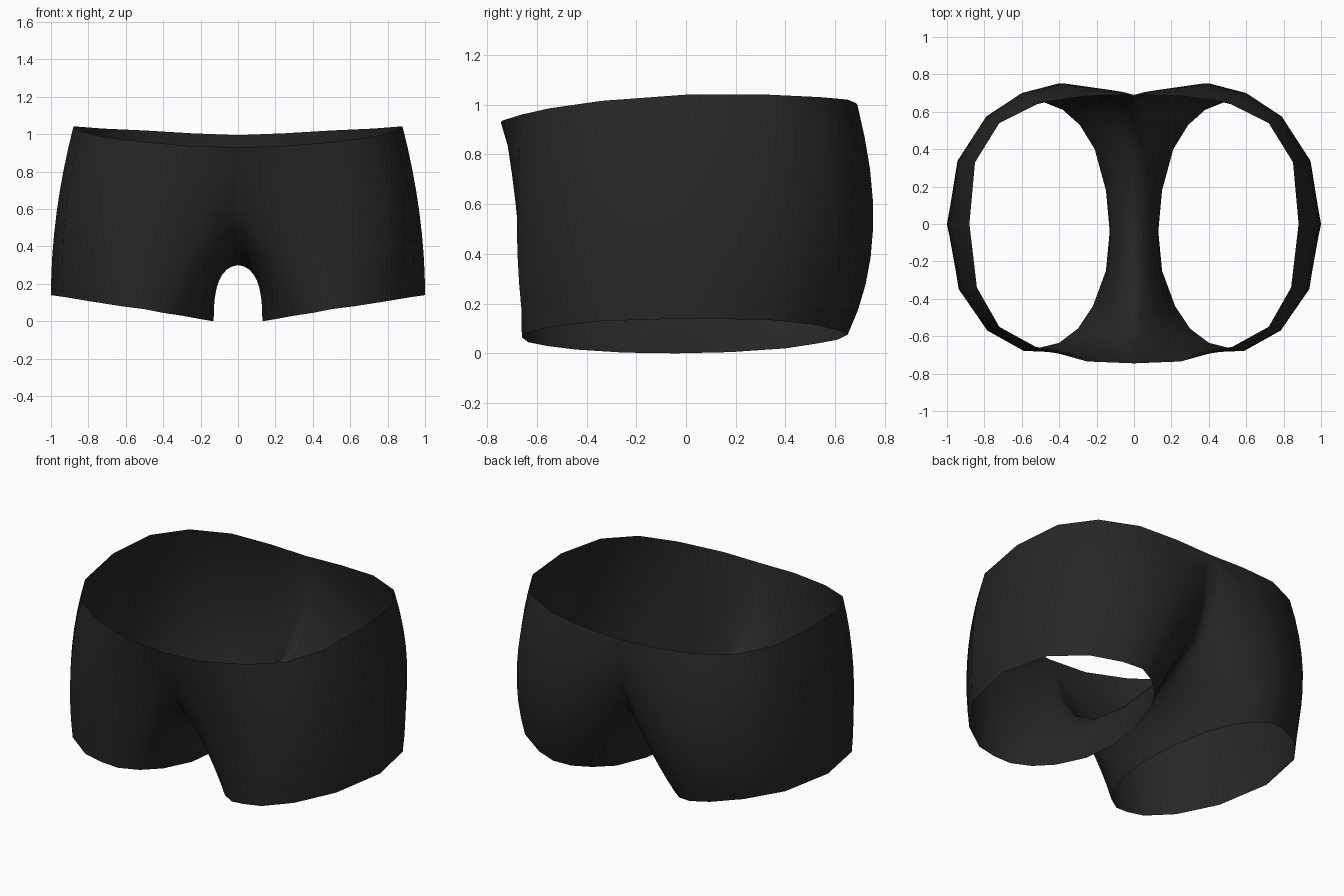
import bpy
from mathutils import Vector

# Loops around one leg: inner thigh, front, outer hip, back
# Upper loop: centre seam (x = 0) and half of the waistband
upper = [(0, 0, .30), (0, -.3, .34), (0, -.53, .46), (0, -.65, .63), (0, -.745, .93),
         (.25, -.735, .937), (.52, -.66, .96), (.72, -.55, .985), (.84, -.34, 1.015),
         (.88, 0, 1.04), (.85, .33, 1.04), (.72, .54, 1.03), (.5, .65, 1.02),
         (.25, .685, 1.005), (0, .69, .995), (0, .66, .72), (0, .56, .49), (0, .3, .34)]
# Middle loop: hips, seat and inner thigh
middle = [(.10, -.02, .22), (.11, -.28, .24), (.13, -.46, .27), (.16, -.58, .33), (.2, -.65, .5),
          (.36, -.675, .5), (.58, -.68, .5), (.78, -.57, .55), (.925, -.35, .57),
          (.97, 0, .58), (.935, .34, .58), (.79, .575, .56), (.6, .70, .53),
          (.4, .752, .5), (.22, .71, .5), (.15, .62, .36), (.12, .48, .28), (.11, .26, .24)]
# Lower loop: leg opening
lower = [(.13, -.04, 0), (.15, -.25, .003), (.22, -.44, .015), (.30, -.56, .03), (.40, -.635, .045),
         (.5, -.66, .065), (.62, -.65, .08), (.78, -.55, .105), (.93, -.34, .13),
         (1, 0, .14), (.93, .33, .135), (.77, .52, .115), (.6, .62, .09),
         (.48, .65, .075), (.38, .61, .055), (.29, .53, .04), (.21, .4, .02), (.15, .18, .005)]

ROWS, N = 8, len(upper)


def blend(a, b, c, t):
    """Quadratic through a, b, c at t = 0, 0.5, 1."""
    return (Vector(a) * (2 * (t - .5) * (t - 1)) + Vector(b) * (4 * t * (1 - t))
            + Vector(c) * (2 * t * (t - .5)))


# Loft the right half
verts = [blend(lower[i], middle[i], upper[i], r / ROWS)
         for r in range(ROWS + 1) for i in range(N)]
faces = [(r * N + i, r * N + (i + 1) % N, (r + 1) * N + (i + 1) % N, (r + 1) * N + i)
         for r in range(ROWS) for i in range(N)]
mesh = bpy.data.meshes.new("shorts")
mesh.from_pydata(verts, [], faces)
mesh.polygons.foreach_set("use_smooth", [True] * len(faces))
shorts = bpy.data.objects.new("shorts", mesh)
bpy.context.collection.objects.link(shorts)

# Mirror across the centre seam
mirror = shorts.modifiers.new("mirror", 'MIRROR')
mirror.use_clip = True
mirror.merge_threshold = .001

# Black cloth
cloth = bpy.data.materials.new("black_cloth")
cloth.diffuse_color = (.02, .02, .02, 1)
mesh.materials.append(cloth)
